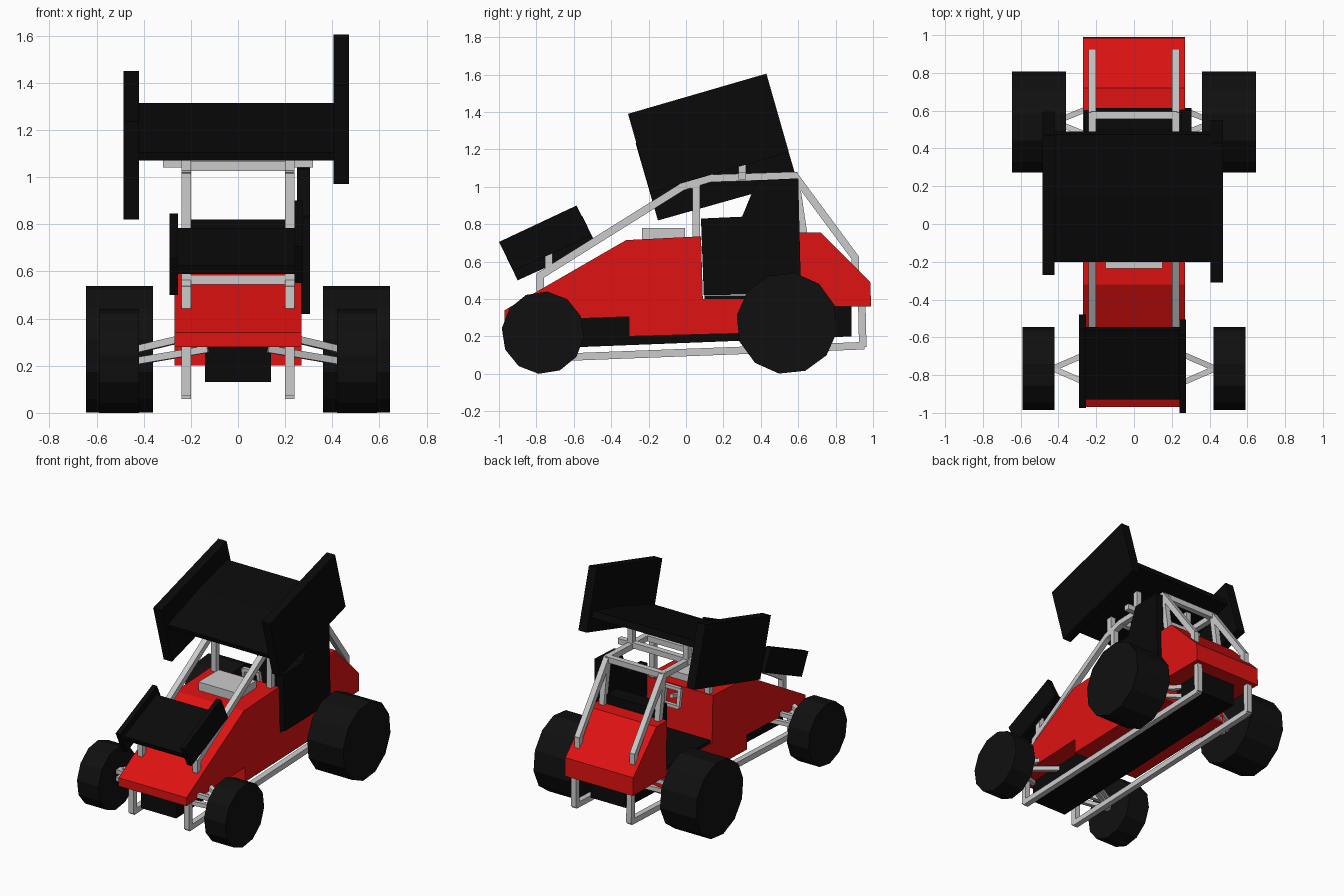
import bpy, bmesh
from math import sin, cos, radians
from mathutils import Vector, Matrix

if "Cube" in bpy.data.objects:
    bpy.data.objects.remove(bpy.data.objects["Cube"])


def material(name, color):
    m = bpy.data.materials.new(name)
    m.diffuse_color = color
    m.use_nodes = True
    m.node_tree.nodes["Principled BSDF"].inputs["Base Color"].default_value = m.diffuse_color
    return m


RED = material("red_paint", (0.74, 0.006, 0.006, 1))
BLACK = material("black_panel", (0.003, 0.003, 0.003, 1))
RUBBER = material("rubber", (0.005, 0.005, 0.005, 1))


def finish(name, bm, mat=None):
    bmesh.ops.recalc_face_normals(bm, faces=bm.faces)
    me = bpy.data.meshes.new(name)
    bm.to_mesh(me)
    bm.free()
    ob = bpy.data.objects.new(name, me)
    bpy.context.collection.objects.link(ob)
    if mat:
        me.materials.append(mat)
    return ob


def plate(name, profile, x0, x1, mat=None):
    """Extrude a (y, z) profile from x0 to x1."""
    bm = bmesh.new()
    face = bm.faces.new([bm.verts.new((x0, y, z)) for y, z in profile])
    out = bmesh.ops.extrude_face_region(bm, geom=[face])
    moved = [v for v in out["geom"] if isinstance(v, bmesh.types.BMVert)]
    bmesh.ops.translate(bm, verts=moved, vec=(x1 - x0, 0, 0))
    return finish(name, bm, mat)


def box(name, x0, x1, y0, y1, z0, z1, mat=None):
    return plate(name, [(y0, z0), (y1, z0), (y1, z1), (y0, z1)], x0, x1, mat)


def tubes(name, paths, t=0.04, mat=None):
    """Square tubes along each path of points."""
    bm = bmesh.new()
    for path in paths:
        for a, b in zip(path, path[1:]):
            a, b = Vector(a), Vector(b)
            d = b - a
            rot = d.to_track_quat("Z", "Y").to_matrix().to_4x4()
            size = Matrix.Diagonal((t, t, d.length + t * 0.4, 1))
            bmesh.ops.create_cube(
                bm, size=1, matrix=Matrix.Translation((a + b) / 2) @ rot @ size)
    return finish(name, bm, mat)


def wheel(name, x0, x1, y, z, r, turn):
    ring = [(y + r * cos(radians(turn + 30 * i)), z + r * sin(radians(turn + 30 * i)))
            for i in range(12)]
    return plate(name, ring, x0, x1, RUBBER)


# body shell with hood, cockpit cut-out and tail
plate("body", [(-0.97, 0.28), (-0.97, 0.34), (-0.32, 0.715), (0.08, 0.735),
               (0.09, 0.40), (0.61, 0.40), (0.6, 0.755), (0.72, 0.755),
               (0.985, 0.49), (0.99, 0.36), (0.62, 0.36), (0.62, 0.225),
               (-0.305, 0.2), (-0.305, 0.305)], -0.27, 0.27, RED)
plate("floor_pan", [(-0.9, 0.13), (0.885, 0.2), (0.885, 0.37), (-0.9, 0.3)],
      -0.14, 0.14, BLACK)
box("cockpit_floor", -0.265, 0.265, 0.1, 0.6, 0.39, 0.42, BLACK)
box("seat", -0.2, 0.2, 0.5, 0.615, 0.41, 0.82, BLACK)
box("hood_scoop", -0.15, 0.15, -0.235, -0.005, 0.71, 0.78)
plate("side_panel", [(0.095, 0.42), (0.08, 0.83), (0.3, 0.84), (0.38, 1.035),
                     (0.6, 1.045), (0.615, 0.43)], 0.25, 0.305, BLACK)

# steering wheel
tubes("steering_wheel", [
    [(-0.06, 0.17, 0.63), (0.06, 0.17, 0.63), (0.06, 0.15, 0.75),
     (-0.06, 0.15, 0.75), (-0.06, 0.17, 0.63)],
    [(0, 0.16, 0.69), (0, 0.08, 0.67)]], 0.025)

# roll cage, lower rails and mounts
cage, rails, arms = [], [], []
for s in (-1, 1):
    x = 0.22 * s
    cage += [[(x, y, z) for y, z in path] for path in (
        [(-0.78, 0.45), (-0.78, 0.525), (-0.02, 1.0), (0.13, 1.045), (0.58, 1.06),
         (0.905, 0.62), (0.905, 0.5)],
        [(0.055, 0.72), (0.055, 1.02)],
        [(0.585, 1.04), (0.63, 0.74)],
        [(0.3, 1.05), (0.3, 1.2)],
        [(0.02, 1.0), (0.02, 1.13)],
        [(-0.735, 0.56), (-0.735, 0.68)])]
    rails.append([(x, -0.88, 0.29), (x, -0.88, 0.08), (x, 0.945, 0.15), (x, 0.94, 0.37)])
    # suspension arms
    for y, reach, px, span in ((-0.765, 0.43, 0.13, 0.1), (0.54, 0.42, 0.13, 0.09)):
        for dy in (-span, span):
            arms.append([(px * s, y + dy * 1.3, 0.27), (reach * s, y, 0.22)])
            arms.append([(px * s, y + dy * 1.3, 0.34), (reach * s, y, 0.27)])
cage += [[(-0.22, y, z), (0.22, y, z)] for y, z in
         ((0.575, 1.06), (0.13, 1.045), (-0.735, 0.565))]
cage.append([(-0.31, 0.3, 1.06), (0.31, 0.3, 1.06)])
tubes("roll_cage", cage)
tubes("lower_rails", rails)
tubes("suspension_arms", arms, 0.03)

# wheels
for side, s in (("left", -1), ("right", 1)):
    wheel("rear_wheel_" + side, 0.36 * s, 0.645 * s, 0.54, 0.27, 0.272, 21)
    wheel("front_wheel_" + side, 0.42 * s, 0.59 * s, -0.765, 0.22, 0.221, 24)

# top wing with staggered end plates
plate("top_wing", [(-0.185, 1.07), (-0.2, 1.105), (0.15, 1.225), (0.475, 1.315),
                   (0.49, 1.27), (0.16, 1.165)], -0.43, 0.42, BLACK)
plate("top_wing_plate_right", [(-0.31, 1.39), (0.43, 1.605), (0.55, 1.185),
                               (-0.19, 0.97)], 0.405, 0.47, BLACK)
plate("top_wing_plate_left", [(-0.27, 1.235), (0.47, 1.45), (0.595, 1.03),
                              (-0.15, 0.82)], -0.485, -0.42, BLACK)

# nose wing with staggered end plates
plate("nose_wing", [(-0.915, 0.59), (-0.93, 0.625), (-0.56, 0.785), (-0.545, 0.75)],
      -0.265, 0.25, BLACK)
plate("nose_wing_plate_right", [(-1.0, 0.705), (-0.585, 0.9), (-0.505, 0.74),
                                (-0.92, 0.55)], 0.24, 0.275, BLACK)
plate("nose_wing_plate_left", [(-0.975, 0.655), (-0.555, 0.845), (-0.48, 0.69),
                               (-0.9, 0.5)], -0.29, -0.255, BLACK)
